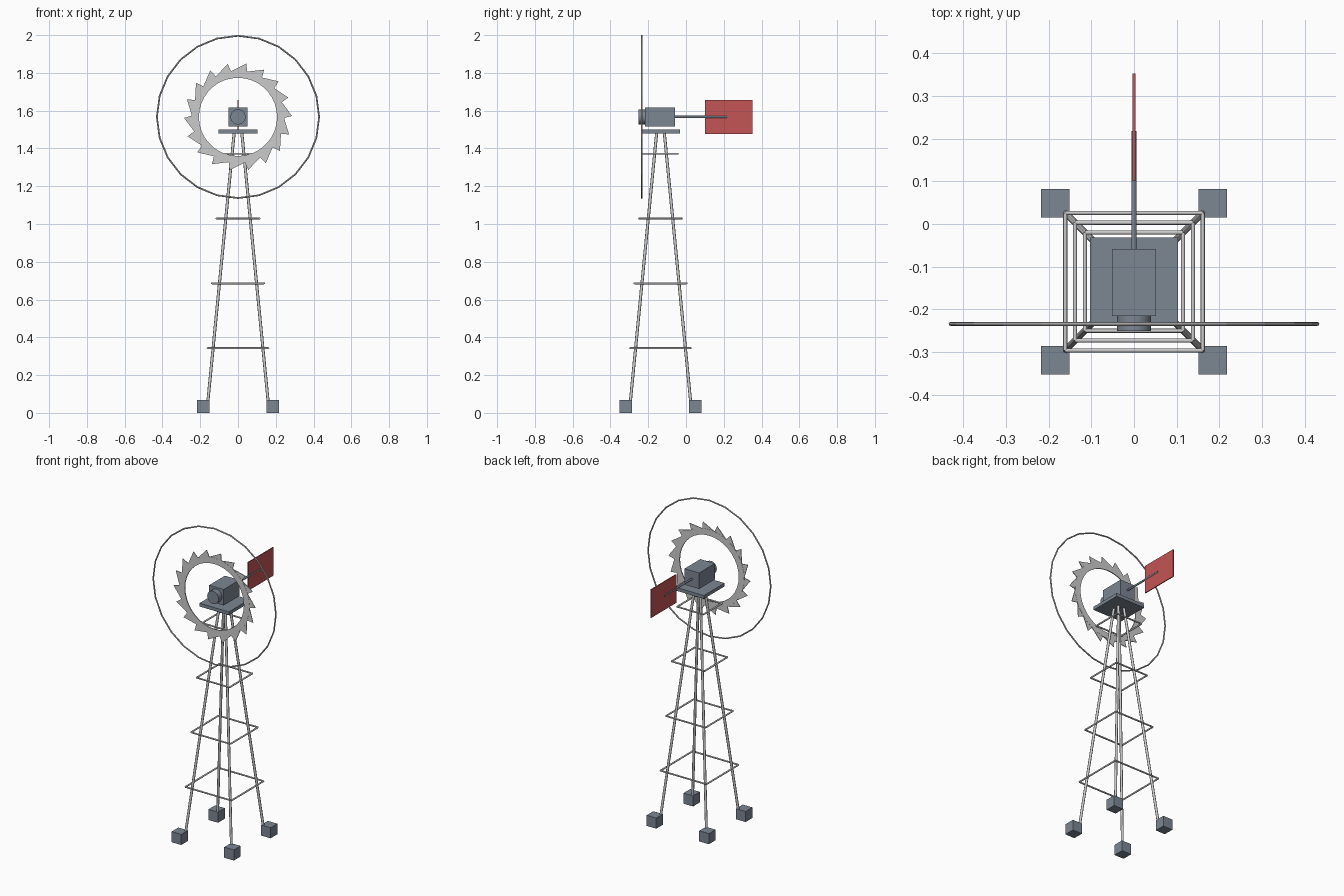
import bpy, bmesh
from math import sin, cos, radians, pi
from mathutils import Vector

if "Cube" in bpy.data.objects:
    bpy.data.objects.remove(bpy.data.objects["Cube"])

CY = -0.135          # tower axis
HUB_Z = 1.567        # wheel axis height
WHEEL_Y = -0.234     # wheel plane


def material(name, rgb):
    m = bpy.data.materials.new(name)
    m.diffuse_color = (*rgb, 1)
    m.use_nodes = True
    m.node_tree.nodes["Principled BSDF"].inputs["Base Color"].default_value = m.diffuse_color
    return m


SLATE = material("slate", (0.20, 0.24, 0.29))
RED = material("red", (0.55, 0.09, 0.09))


def box(name, lo, hi, mat=None):
    lo, hi = Vector(lo), Vector(hi)
    bpy.ops.mesh.primitive_cube_add(size=1, location=(lo + hi) / 2)
    o = bpy.context.object
    o.name = name
    o.scale = hi - lo
    bpy.ops.object.transform_apply(location=False, rotation=False, scale=True)
    if mat:
        o.data.materials.append(mat)
    return o


def rod(name, a, b, r, sides=8, mat=None):
    a, b = Vector(a), Vector(b)
    d = b - a
    bpy.ops.mesh.primitive_cylinder_add(vertices=sides, radius=r, depth=d.length,
                                        location=(a + b) / 2)
    o = bpy.context.object
    o.name = name
    o.rotation_euler = d.to_track_quat('Z', 'Y').to_euler()
    bpy.ops.object.shade_smooth_by_angle(angle=radians(50))
    if mat:
        o.data.materials.append(mat)
    return o


def wheel_point(r, a, dy=0.0):
    # angle runs clockwise from the top, seen from the front
    return (r * sin(a), WHEEL_Y + dy, HUB_Z + r * cos(a))


def mesh_object(name, bm):
    bmesh.ops.recalc_face_normals(bm, faces=bm.faces)
    me = bpy.data.meshes.new(name)
    bm.to_mesh(me)
    bm.free()
    o = bpy.data.objects.new(name, me)
    bpy.context.collection.objects.link(o)
    return o


# tower legs and footings
F = 0.0335
corners = [(-1, -1), (1, -1), (1, 1), (-1, 1)]
for i, (sx, sy) in enumerate(corners):
    fx, fy = sx * 0.184, CY + sy * 0.184
    box(f"footing_{i + 1}", (fx - F, fy - F, 0), (fx + F, fy + F, 2 * F), SLATE)
    rod(f"tower_leg_{i + 1}", (sx * 0.161, CY + sy * 0.161, 0.045),
        (sx * 0.02, CY + sy * 0.02, 1.485), 0.008)

# square brace rings
for k in range(1, 5):
    h = 0.184 * (1 - k / 8)
    z = 0.343 * k
    pts = [(sx * h, CY + sy * h, z) for sx, sy in corners]
    for i in range(4):
        rod(f"brace_{k}_{i + 1}", pts[i], pts[(i + 1) % 4], 0.005)

# platform, gearbox and hub
box("platform", (-0.103, CY - 0.103, 1.478), (0.103, CY + 0.103, 1.499), SLATE)
box("gearbox", (-0.051, -0.216, 1.517), (0.051, -0.058, 1.618), SLATE)
hub = rod("hub", (0, -0.21, HUB_Z), (0, -0.251, HUB_Z), 0.04, 20, SLATE)

# outer wheel rim
bpy.ops.mesh.primitive_torus_add(major_segments=24, minor_segments=8,
                                 major_radius=0.4295, minor_radius=0.0045,
                                 location=(0, WHEEL_Y, HUB_Z),
                                 rotation=(pi / 2, 0, 0))
rim = bpy.context.object
rim.name = "wheel_rim"

# flat inner ring
bm = bmesh.new()
N, T = 36, 0.003
loops = [[bm.verts.new(wheel_point(r, 2 * pi * i / N, dy)) for i in range(N)]
         for r, dy in ((0.207, -T), (0.246, -T), (0.246, T), (0.207, T))]
for j in range(4):
    A, B = loops[j], loops[(j + 1) % 4]
    for i in range(N):
        n = (i + 1) % N
        bm.faces.new((A[i], A[n], B[n], B[i]))
mesh_object("blade_ring", bm)

# saw-shaped fan blades, all lying in the wheel plane
bm = bmesh.new()
for k in range(18):
    a = radians(9 + 20 * k)
    outline = [(0.286, a), (0.235, a + radians(3)),
               (0.225, a - radians(10)), (0.24, a - radians(21))]
    f = [bm.verts.new(wheel_point(r, t, -0.002)) for r, t in outline]
    b = [bm.verts.new(wheel_point(r, t, 0.002)) for r, t in outline]
    bm.faces.new(f)
    bm.faces.new(b[::-1])
    for i in range(4):
        n = (i + 1) % 4
        bm.faces.new((f[i], b[i], b[n], f[n]))
mesh_object("fan_blades", bm)

# tail boom and vane
rod("tail_boom", (0, -0.07, HUB_Z), (0, 0.218, HUB_Z), 0.0062, 8, SLATE)
box("tail_vane", (-0.003, 0.101, 1.477), (0.003, 0.352, 1.656), RED)
